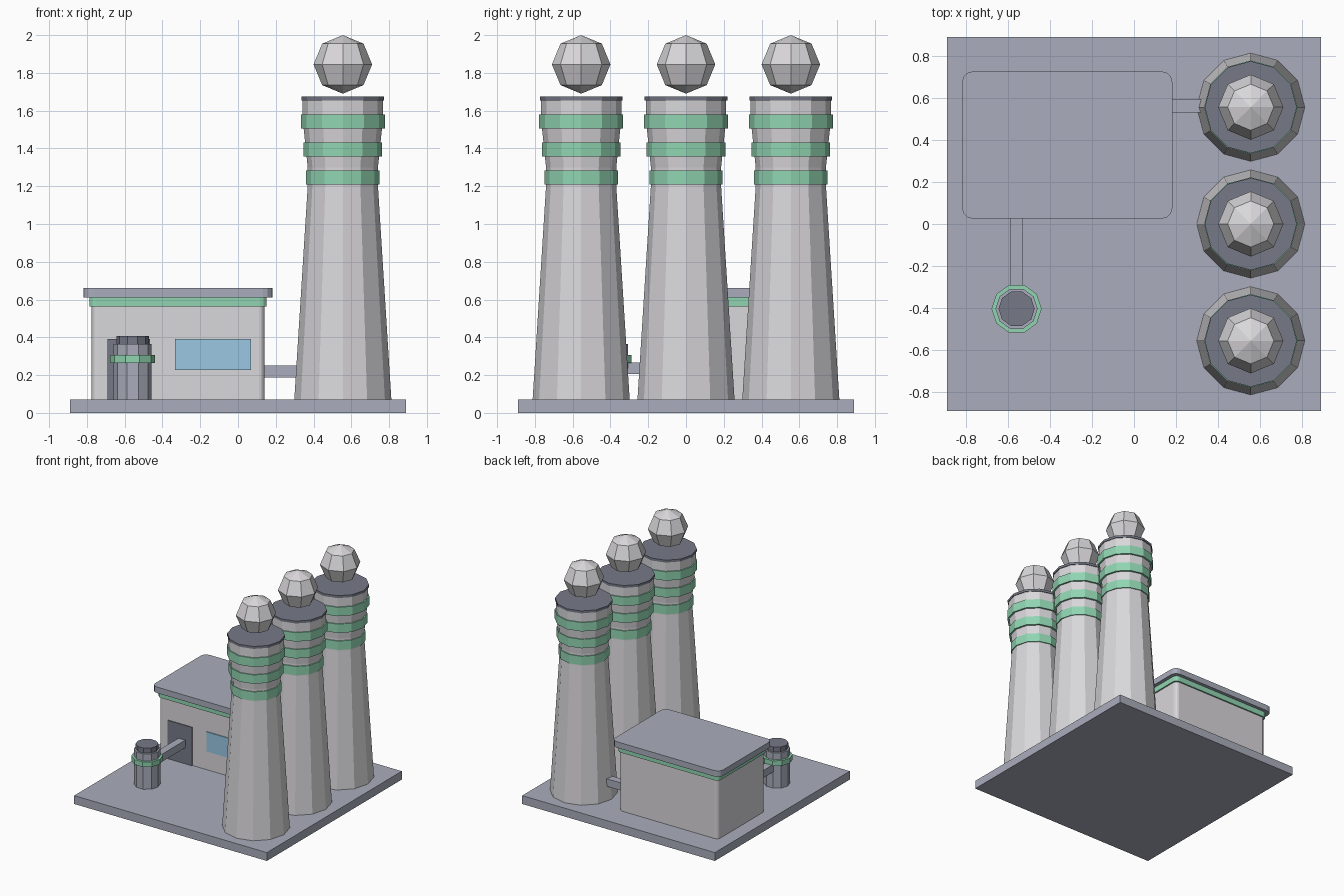
import bpy, bmesh, math

if "Cube" in bpy.data.objects:
    bpy.data.objects.remove(bpy.data.objects["Cube"])


def material(name, r, g, b):
    # sRGB bytes to linear diffuse colour
    lin = [((c / 255 + 0.055) / 1.055) ** 2.4 for c in (r, g, b)]
    m = bpy.data.materials.new(name)
    m.diffuse_color = (*lin, 1)
    m.use_nodes = True
    m.node_tree.nodes["Principled BSDF"].inputs["Base Color"].default_value = m.diffuse_color
    return m


LIGHT = material("light_grey", 217, 215, 218)
MID = material("blue_grey", 170, 174, 188)
DARK = material("dark_grey", 118, 122, 135)
GREEN = material("mint_green", 145, 213, 178)
GLASS = material("window_blue", 155, 200, 228)


def finish(bm, name, mat):
    bmesh.ops.recalc_face_normals(bm, faces=bm.faces)
    me = bpy.data.meshes.new(name)
    bm.to_mesh(me)
    bm.free()
    me.materials.append(mat)
    ob = bpy.data.objects.new(name, me)
    bpy.context.collection.objects.link(ob)
    return ob


def box(name, x, y, z, mat, corner=0.0):
    """Box from (min, max) ranges, optionally with rounded vertical corners."""
    bm = bmesh.new()
    bmesh.ops.create_cube(bm, size=1)
    for v in bm.verts:
        v.co = [r[0] if c < 0 else r[1] for c, r in zip(v.co, (x, y, z))]
    if corner:
        upright = [e for e in bm.edges
                   if abs(e.verts[0].co.z - e.verts[1].co.z) > 1e-4]
        bmesh.ops.bevel(bm, geom=upright, offset=corner, segments=3,
                        profile=0.5, affect='EDGES')
    return finish(bm, name, mat)


def lathe(name, cx, cy, profile, sides, mat):
    """Capped solid of revolution from (radius, z) pairs."""
    bm = bmesh.new()
    rings = []
    for r, z in profile:
        rings.append([bm.verts.new((cx + r * math.cos(2 * math.pi * i / sides),
                                    cy + r * math.sin(2 * math.pi * i / sides), z))
                      for i in range(sides)])
    for a, b in zip(rings, rings[1:]):
        for i in range(sides):
            j = (i + 1) % sides
            bm.faces.new((a[i], a[j], b[j], b[i]))
    bm.faces.new(rings[0])
    bm.faces.new(rings[-1])
    return finish(bm, name, mat)


# Ground slab
box("base_slab", (-0.89, 0.89), (-0.89, 0.89), (0, 0.07), MID)

# Three chimneys with bands, caps and smoke puffs
for n, cy in enumerate((-0.555, 0, 0.555), 1):
    cx = 0.555
    lathe(f"chimney_{n}", cx, cy,
          [(0.257, 0.07), (0.186, 1.2), (0.186, 1.3), (0.213, 1.56), (0.213, 1.66)],
          12, LIGHT)
    for k, (r, z) in enumerate(((0.194, 1.21), (0.208, 1.358), (0.222, 1.505)), 1):
        lathe(f"chimney_{n}_band_{k}", cx, cy, [(r, z), (r, z + 0.074)], 12, GREEN)
    lathe(f"chimney_{n}_cap", cx, cy, [(0.219, 1.655), (0.219, 1.675)], 12, DARK)
    bm = bmesh.new()
    bmesh.ops.create_uvsphere(bm, u_segments=8, v_segments=4, radius=0.155)
    bmesh.ops.translate(bm, verts=bm.verts, vec=(cx, cy, 1.845))
    finish(bm, f"smoke_puff_{n}", LIGHT)

# Building
box("building_walls", (-0.775, 0.14), (0.065, 0.685), (0.07, 0.6), LIGHT, 0.03)
box("building_trim", (-0.787, 0.152), (0.053, 0.697), (0.563, 0.61), GREEN, 0.035)
box("building_roof", (-0.817, 0.182), (0.025, 0.725), (0.61, 0.66), MID, 0.05)
box("door", (-0.69, -0.465), (0.057, 0.066), (0.07, 0.39), DARK)
box("window", (-0.333, 0.07), (0.057, 0.066), (0.226, 0.39), GLASS)

# Tank in front of the building
tx, ty = -0.558, -0.403
lathe("tank", tx, ty, [(0.1, 0.07), (0.1, 0.365)], 10, MID)
lathe("tank_cap", tx, ty, [(0.086, 0.365), (0.086, 0.407)], 10, DARK)
lathe("tank_band", tx, ty, [(0.119, 0.265), (0.119, 0.307)], 10, GREEN)

# Connecting pipes
box("tank_pipe", (-0.59, -0.527), (-0.36, 0.08), (0.205, 0.268), MID)
box("chimney_pipe", (0.12, 0.36), (0.53, 0.593), (0.187, 0.25), MID)
